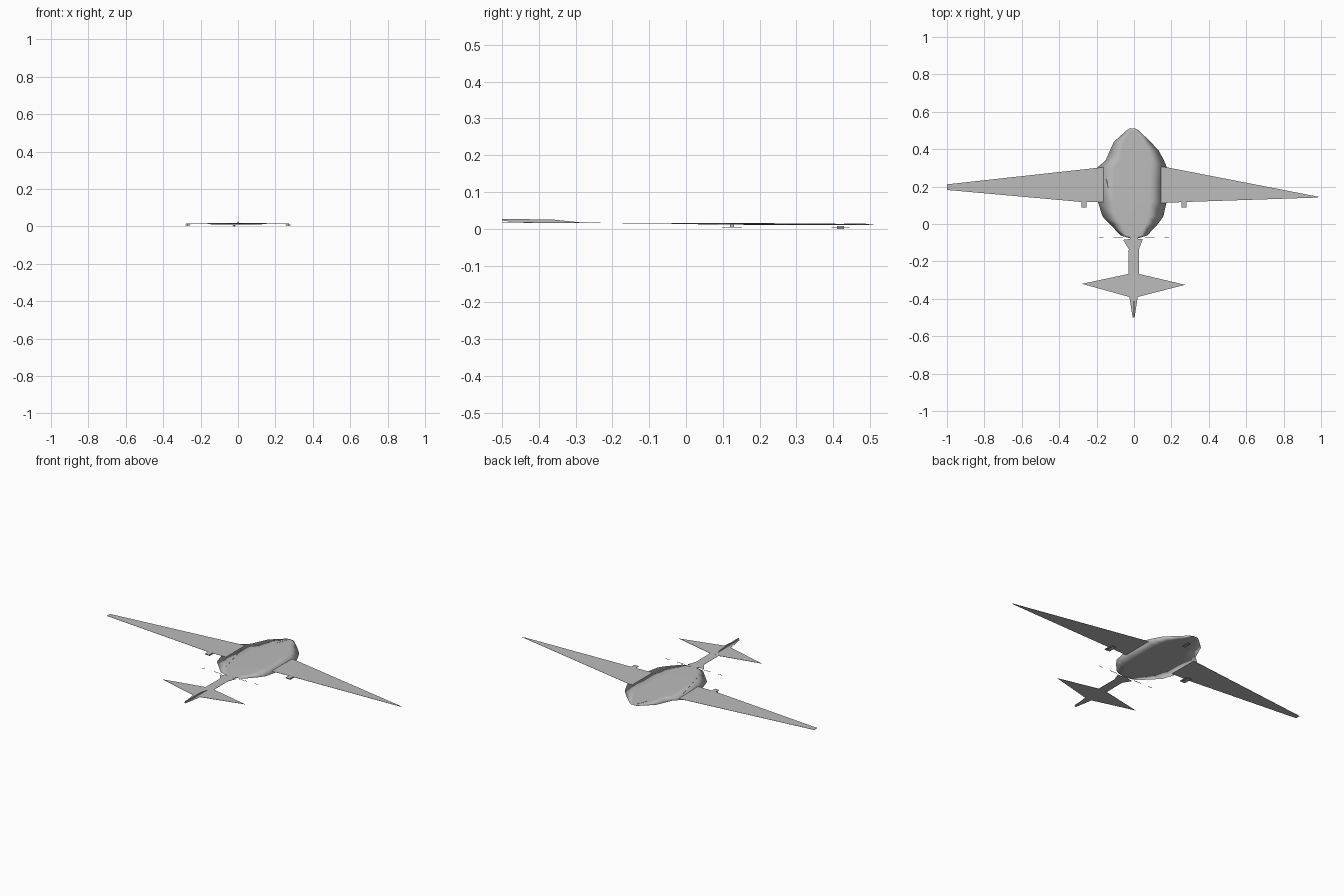
import bpy, bmesh
from mathutils import Vector

cube = bpy.data.objects.get("Cube")
if cube:
    bpy.data.objects.remove(cube)

grey = bpy.data.materials.new("airframe grey")
grey.use_nodes = True
colour = (0.5, 0.5, 0.5, 1)
grey.diffuse_color = colour
grey.node_tree.nodes["Principled BSDF"].inputs["Base Color"].default_value = colour


def finish(name, bm):
    bmesh.ops.recalc_face_normals(bm, faces=bm.faces)
    mesh = bpy.data.meshes.new(name)
    bm.to_mesh(mesh)
    bm.free()
    mesh.materials.append(grey)
    obj = bpy.data.objects.new(name, mesh)
    bpy.context.collection.objects.link(obj)
    return obj


def level(y):
    """Height of the gently sloping airframe plane."""
    return 0.0145 - 0.006 * y


def plate(name, outline, thick=0.001, lift=0.0):
    """Flat panel lying on the airframe plane."""
    bm = bmesh.new()
    low, high = [[bm.verts.new((x, y, level(y) + lift + s * thick / 2))
                  for x, y in outline] for s in (-1, 1)]
    bm.faces.new(low)
    bm.faces.new(high)
    for i in range(len(low)):
        j = (i + 1) % len(low)
        bm.faces.new((low[i], low[j], high[j], high[i]))
    return finish(name, bm)


def lens_loft(name, stations, up, down):
    """Shallow lens-shaped body through (y, left edge, right edge, fullness)."""
    bm = bmesh.new()
    rings = []
    for y, a, b, full in stations:
        ring = []
        for t, h in ((0, 0), (.25, up), (.5, up * 1.3), (.75, up),
                     (1, 0), (.75, -down), (.5, -down * 1.3), (.25, -down)):
            ring.append(bm.verts.new((a + (b - a) * t, y, level(y) + h * full)))
        rings.append(ring)
    for r, s in zip(rings, rings[1:]):
        for i in range(8):
            j = (i + 1) % 8
            bm.faces.new((r[i], r[j], s[j], s[i]))
    bm.faces.new(rings[0])
    bm.faces.new(rings[-1])
    obj = finish(name, bm)
    for p in obj.data.polygons:
        p.use_smooth = True
    return obj


def box(name, centre, size, slope=0.0):
    bm = bmesh.new()
    bmesh.ops.create_cube(bm, size=1)
    for v in bm.verts:
        v.co = Vector(centre) + Vector(a * b for a, b in zip(v.co, size))
        v.co.x += slope * (v.co.y - centre[1])
    return finish(name, bm)


# Broad flattened fuselage
lens_loft("fuselage", [
    (0.51, -0.025, 0.008, .2), (0.50, -0.04, 0.025, .4), (0.44, -0.107, 0.088, .7),
    (0.39, -0.13, 0.134, .9), (0.34, -0.152, 0.16, 1), (0.303, -0.195, 0.176, 1),
    (0.118, -0.193, 0.174, 1), (0.04, -0.168, 0.157, .8), (0.0, -0.13, 0.128, .6),
    (-0.062, -0.07, 0.07, .3), (-0.074, -0.03, 0.03, .2)], 0.0015, 0.002)

# Wings, with the uneven tips of the airframe
plate("right_wing", [(-0.15, 0.305), (-0.198, 0.3), (-1, 0.212), (-1, 0.182),
                     (-0.283, 0.118), (-0.15, 0.118)])
plate("left_wing", [(0.13, 0.305), (0.176, 0.303), (0.99, 0.145), (0.975, 0.141),
                    (0.283, 0.118), (0.13, 0.112)])

# Tail boom and tailplane
plate("tail_boom", [(-0.02, -0.06), (0.02, -0.06), (0.022, -0.08), (0.047, -0.08),
                    (0.027, -0.134), (0.027, -0.28), (-0.03, -0.28),
                    (-0.028, -0.134), (-0.058, -0.085), (-0.022, -0.08)], 0.001)
plate("tailplane", [(-0.03, -0.267), (0.027, -0.267), (0.273, -0.325),
                    (0.02, -0.39), (0.003, -0.5), (-0.007, -0.5),
                    (-0.025, -0.39), (-0.278, -0.32)], 0.0015)

# Upright fin, a thin profile rising to the rear
bm = bmesh.new()
profile = [(-0.27, 0.0155), (-0.36, 0.025), (-0.5, 0.027), (-0.5, 0.0225), (-0.46, 0.017)]
sides = [[bm.verts.new((x, y, z)) for y, z in profile] for x in (-0.004, 0.002)]
for side in sides:
    bm.faces.new(side)
for i in range(len(profile)):
    j = (i + 1) % len(profile)
    bm.faces.new((sides[0][i], sides[0][j], sides[1][j], sides[1][i]))
finish("fin", bm)

for side, name in ((-1, "right"), (1, "left")):
    # Pods behind the wings
    box(name + "_pod", (side * 0.268, 0.112, 0.0125), (0.028, 0.05, 0.003))
    # Low gear doors
    box(name + "_main_door", (side * 0.268, 0.125, 0.0045), (0.024, 0.055, 0.002))
    box(name + "_main_strut", (side * 0.268, 0.125, 0.0085), (0.004, 0.012, 0.008))
    # Slender blades behind the body
    for x, width in ((0.085, 0.05), (0.175, 0.025)):
        box(name + "_blade", (side * x, -0.074, 0.015), (width, 0.003, 0.001))

# Nose gear
box("nose_door", (-0.02, 0.42, 0.004), (0.02, 0.05, 0.002))
box("nose_wheel", (-0.02, 0.42, 0.004), (0.006, 0.02, 0.008))

# Raised seams on the upper skin
box("long_seam", (-0.12, 0.13, 0.0155), (0.003, 0.22, 0.001), -0.26)
box("nose_seam", (-0.03, 0.46, 0.0135), (0.003, 0.06, 0.001), 0.4)
